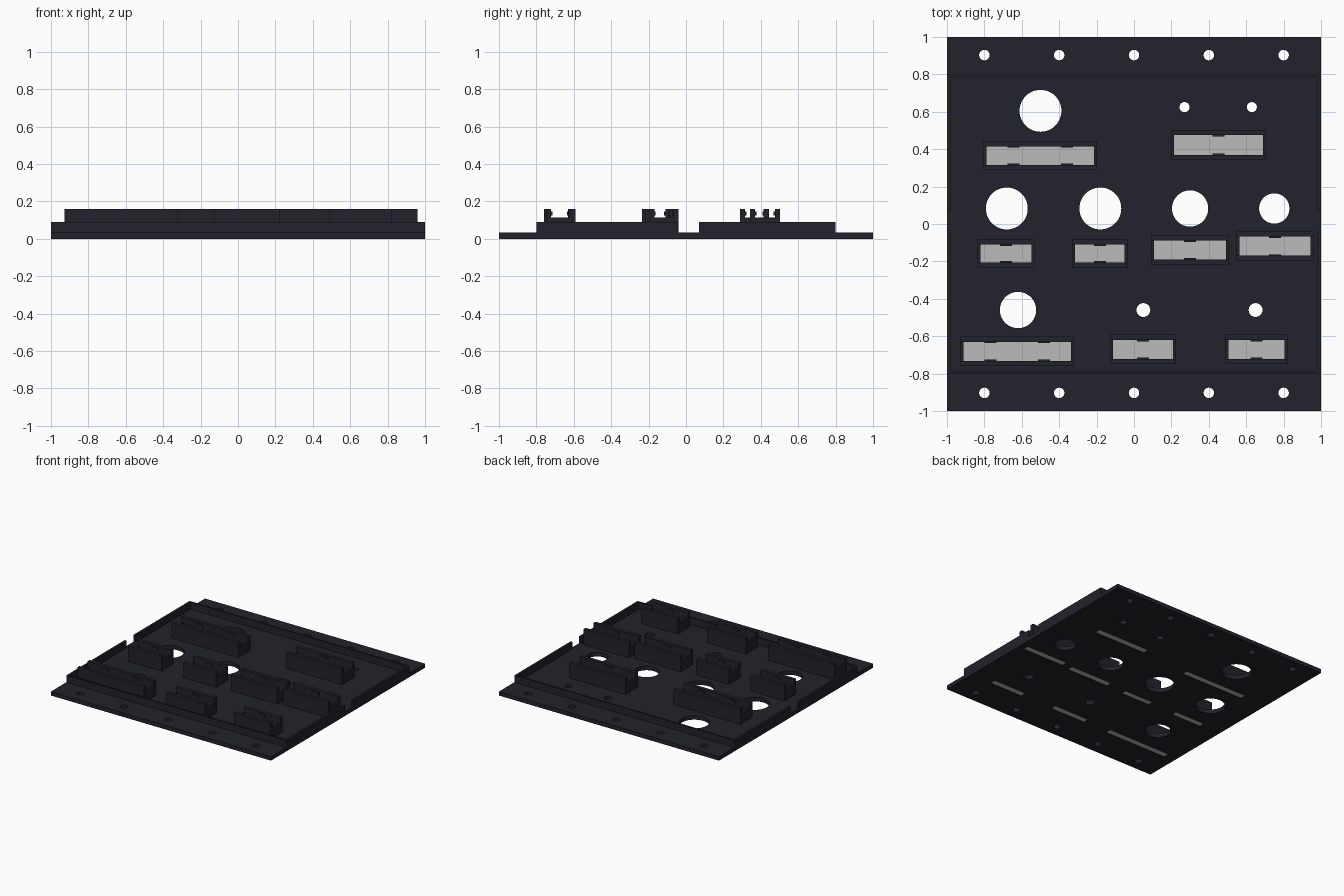
import bpy, bmesh, math
from mathutils import Matrix, Vector

if "Cube" in bpy.data.objects:
    bpy.data.objects.remove(bpy.data.objects["Cube"])

FLOOR, RIM, HOLDER_TOP, END_TOP = 0.033, 0.09, 0.16, 0.115


def material(name, rgb):
    m = bpy.data.materials.new(name)
    m.diffuse_color = (*rgb, 1)
    m.use_nodes = True
    m.node_tree.nodes["Principled BSDF"].inputs["Base Color"].default_value = m.diffuse_color
    return m


DARK = material("dark_navy_plastic", (0.016, 0.016, 0.025))
GREY = material("light_grey_window", (0.5, 0.5, 0.5))


def add_box(bm, x0, x1, y0, y1, z0, z1):
    size = Vector((x1 - x0, y1 - y0, z1 - z0))
    mid = Vector((x0 + x1, y0 + y1, z0 + z1)) / 2
    bmesh.ops.create_cube(bm, size=1, matrix=Matrix.Translation(mid) @ Matrix.Diagonal((*size, 1)))


def finish(name, bm, mat):
    mesh = bpy.data.meshes.new(name)
    bm.to_mesh(mesh)
    bm.free()
    mesh.materials.append(mat)
    ob = bpy.data.objects.new(name, mesh)
    bpy.context.collection.objects.link(ob)
    return ob


# Holder openings: x0, x1, y0, y1, number of clips per side
holders = [
    (-0.788, -0.214, 0.316, 0.415, 2), (0.214, 0.69, 0.37, 0.475, 1),
    (-0.82, -0.547, -0.206, -0.11, 1), (-0.316, -0.05, -0.206, -0.11, 1),
    (0.107, 0.493, -0.19, -0.088, 1), (0.563, 0.944, -0.169, -0.067, 1),
    (-0.911, -0.338, -0.732, -0.63, 2), (-0.113, 0.209, -0.721, -0.62, 1),
    (0.504, 0.804, -0.721, -0.62, 1)]

# Round holes: x, y, radius
holes = [
    (-0.5, 0.605, 0.112), (0.27, 0.625, 0.027), (0.63, 0.625, 0.027),
    (-0.68, 0.083, 0.112), (-0.18, 0.083, 0.112), (0.3, 0.083, 0.097),
    (0.75, 0.083, 0.081), (-0.62, -0.46, 0.097), (0.05, -0.46, 0.037),
    (0.65, -0.46, 0.037)]
holes += [(x * 0.4, y, 0.028) for x in range(-2, 3) for y in (-0.903, 0.903)]

# Base plate, cut by all the holes and slots
bm = bmesh.new()
add_box(bm, -1, 1, -1, 1, 0, FLOOR)
plate = finish("base_plate", bm, DARK)

bm = bmesh.new()
for x, y, r in holes:
    bmesh.ops.create_cone(bm, cap_ends=True, segments=48, radius1=r, radius2=r, depth=0.2,
                          matrix=Matrix.Translation((x, y, 0)))
for x0, x1, y0, y1, n in holders:
    add_box(bm, x0, x1, y0, y1, -0.1, 0.1)
cutter = finish("hole_cutter", bm, DARK)
cutter.hide_render = True
cutter.hide_viewport = True
cut = plate.modifiers.new("holes", "BOOLEAN")
cut.object = cutter
cut.solver = "EXACT"

# Rim: front and back walls, side walls with a gap near the middle
bm = bmesh.new()
for s in (-1, 1):
    add_box(bm, -1, 1, *sorted((s * 0.786, s * 0.8)), FLOOR, RIM)
    for y0, y1 in ((-0.786, -0.042), (0.07, 0.786)):
        add_box(bm, *sorted((s * 0.982, s)), y0, y1, FLOOR, RIM)
finish("rim_walls", bm, DARK)

# Holders: tall long walls with inner clips, lower end walls, grey window
for i, (x0, x1, y0, y1, n) in enumerate(holders, 1):
    ex, ey = 0.016, 0.028
    bm = bmesh.new()
    add_box(bm, x0 - ex, x1 + ex, y0 - ey, y0, FLOOR, HOLDER_TOP)
    add_box(bm, x0 - ex, x1 + ex, y1, y1 + ey, FLOOR, HOLDER_TOP)
    for a, b in ((x0 - ex, x0), (x1, x1 + ex)):
        add_box(bm, a, b, y0, y1, FLOOR, END_TOP)
    for k in range(n):
        cx = x0 + (x1 - x0) * ((k * 0.5 + 0.25) if n == 2 else 0.5)
        add_box(bm, cx - 0.032, cx + 0.032, y0, y0 + 0.007, 0.125, 0.145)
        add_box(bm, cx - 0.032, cx + 0.032, y1 - 0.007, y1, 0.125, 0.145)
    finish(f"holder_{i}", bm, DARK)

    bm = bmesh.new()
    add_box(bm, x0, x1, y0, y1, 0.005, FLOOR)
    finish(f"window_{i}", bm, GREY)

    # lip that covers the rear half of the slot underneath
    bm = bmesh.new()
    add_box(bm, x0, x1, (y0 + y1) / 2, y1, 0, 0.005)
    finish(f"slot_lip_{i}", bm, DARK)
